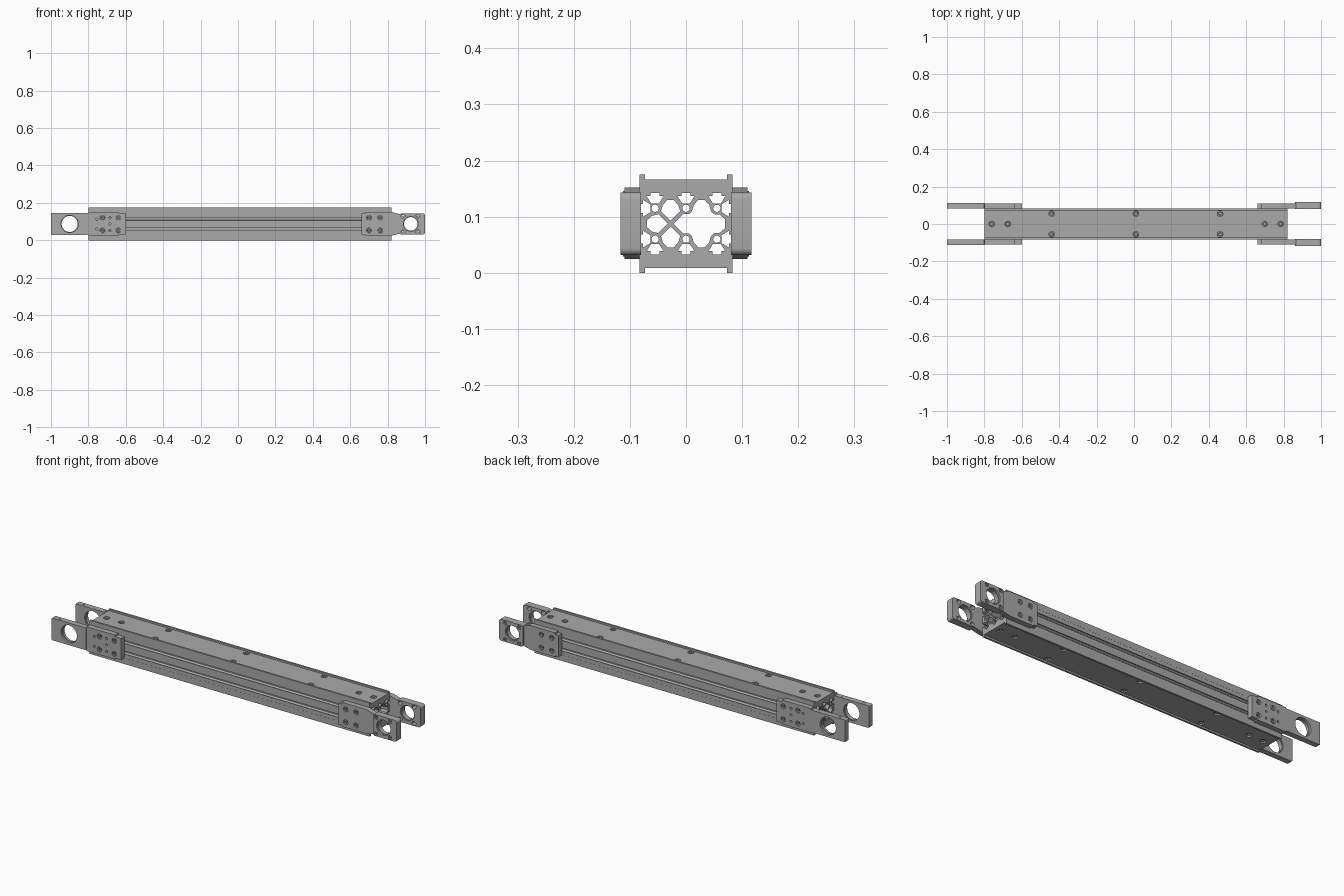
import bpy, bmesh, math
from mathutils import Matrix, Vector

if "Cube" in bpy.data.objects:
    bpy.data.objects.remove(bpy.data.objects["Cube"], do_unlink=True)

metal = bpy.data.materials.new("machined grey")
metal.use_nodes = True
grey = (0.4, 0.4, 0.4, 1)
metal.diffuse_color = grey
metal.node_tree.nodes["Principled BSDF"].inputs["Base Color"].default_value = grey

MID = 0.0875            # height of the beam axis
LEFT, RIGHT = -0.8, 0.82
FACE = 0.083            # side face of the beam

# Drawing planes: the local z axis is the extrusion direction
ALONG_X = Matrix(((0, 0, 1), (1, 0, 0), (0, 1, 0)))
ALONG_Y = Matrix(((1, 0, 0), (0, 0, -1), (0, 1, 0)))
ALONG_Z = Matrix.Identity(3)


def circle(x, y, r, n=24):
    return [(x + r * math.cos(math.tau * i / n), y + r * math.sin(math.tau * i / n))
            for i in range(n)]


def rect(x0, x1, y0, y1, r=0.0):
    if not r:
        return [(x0, y0), (x1, y0), (x1, y1), (x0, y1)]
    corners = [(x1 - r, y1 - r), (x0 + r, y1 - r), (x0 + r, y0 + r), (x1 - r, y0 + r)]
    return [(cx + r * math.cos(math.pi / 2 * (q + i / 5)),
             cy + r * math.sin(math.pi / 2 * (q + i / 5)))
            for q, (cx, cy) in enumerate(corners) for i in range(6)]


def extrude(name, loops, thick, plane, at):
    """Fill the first loop, with the other loops as holes, and give it thickness."""
    curve = bpy.data.curves.new(name, 'CURVE')
    curve.dimensions, curve.fill_mode = '2D', 'BOTH'
    curve.extrude = thick / 2
    for loop in loops:
        spline = curve.splines.new('POLY')
        spline.points.add(len(loop) - 1)
        for p, (x, y) in zip(spline.points, loop):
            p.co = (x, y, 0, 1)
        spline.use_cyclic_u = True
    temp = bpy.data.objects.new(name, curve)
    bpy.context.collection.objects.link(temp)
    bpy.context.view_layer.update()
    graph = bpy.context.evaluated_depsgraph_get()
    mesh = bpy.data.meshes.new_from_object(temp.evaluated_get(graph))
    bpy.data.objects.remove(temp, do_unlink=True)
    bm = bmesh.new()
    bm.from_mesh(mesh)
    bmesh.ops.remove_doubles(bm, verts=bm.verts, dist=0.00005)
    bmesh.ops.transform(bm, matrix=Matrix.Translation(Vector(at)) @ plane.to_4x4(), verts=bm.verts)
    bmesh.ops.recalc_face_normals(bm, faces=bm.faces)
    bm.to_mesh(mesh)
    bm.free()
    mesh.materials.clear()
    mesh.materials.append(metal)
    obj = bpy.data.objects.new(name, mesh)
    bpy.context.collection.objects.link(obj)
    bpy.ops.object.select_all(action='DESELECT')
    obj.select_set(True)
    bpy.context.view_layer.objects.active = obj
    bpy.ops.object.shade_smooth_by_angle(angle=math.radians(35))
    return obj


def screw(name, plane, at, r, thick=0.008):
    extrude(name, [circle(0, 0, r, 20), circle(0, 0, r * 0.5, 6)], thick, plane, at)


# Slotted beam outline: T-slots walked around the four sides
CELL = 0.055
half_slot = [(-0.008, 0), (-0.008, 0.006), (-0.015, 0.006), (-0.007, 0.019)]
slot = half_slot + [(-s, d) for s, d in reversed(half_slot)]
outline = []
for turn, cells in enumerate((3, 2, 3, 2)):
    rot = Matrix.Rotation(turn * math.pi / 2, 2)
    reach = CELL * (1 if turn % 2 == 0 else 1.5)
    length = CELL * cells
    local = [(-length / 2, 0)]
    for c in range(cells):
        mid = (c - (cells - 1) / 2) * CELL
        local += [(mid + s, d) for s, d in slot]
    outline += [tuple(rot @ Vector((s, d - reach))) for s, d in local]

# Beam cavities: cross web on one side, open chamber on the other
wedge = [(0, 0.005), (0.017, 0.022), (0.014, 0.033), (0.006, 0.042),
         (-0.006, 0.042), (-0.014, 0.033), (-0.017, 0.022)]
cavities = []
for turn in range(3):
    rot = Matrix.Rotation(turn * math.pi / 2, 2)
    cavities.append([tuple(rot @ Vector(p) - Vector((CELL / 2, 0))) for p in wedge])
upper = [(-0.0055, 0.017), (0.0055, 0.017), (0.0105, 0.022), (0.0135, 0.033), (0.0215, 0.042),
         (0.0335, 0.042), (0.0415, 0.033), (0.0445, 0.022), (0.0495, 0.017), (0.0605, 0.016),
         (0.0695, 0.008)]
cavities.append([(-0.0225, 0)] + upper + [(y, -z) for y, z in reversed(upper)])
bores = [circle(y * CELL, z * CELL / 2, 0.0065, 16) for y in (-1, 0, 1) for z in (-1, 1)]
extrude("slotted_beam", [outline] + cavities + bores, RIGHT - LEFT, ALONG_X,
        ((LEFT + RIGHT) / 2, 0, MID))

# Top and bottom cover plates with edge lips and recessed screws
cover_holes = [(x, 0) for x in (-0.76, -0.675, 0.7, 0.785)]
cover_holes += [(x, y) for x in (-0.44, 0.01, 0.46) for y in (-CELL, CELL)]
for name, side in (("top", 1), ("bottom", -1)):
    loops = [rect(LEFT, RIGHT, -FACE, FACE)] + [circle(x, y, 0.015) for x, y in cover_holes]
    extrude(name + "_cover", loops, 0.024, ALONG_Z, (0, 0, MID + side * 0.067))
    for y in (-1, 1):
        extrude(name + "_cover_lip", [rect(LEFT, RIGHT, -0.005, 0.005)], 0.0085, ALONG_Z,
                (0, y * (FACE - 0.005), MID + side * 0.08325))
    for x, y in cover_holes:
        screw(name + "_cover_screw", ALONG_Z, (x, y, MID + side * 0.07), 0.0125)

# End brackets, the same on the front and the back
for name, s in (("front", -1), ("back", 1)):
    def side_plate(part, loops, inner, outer):
        extrude(f"{name}_{part}", loops, outer - inner, ALONG_Y, (0, s * (inner + outer) / 2, MID))

    # Long arm with a large eye
    eye = circle(-0.9, 0, 0.046, 40)
    bolts = [(x, z) for x in (-0.725, -0.64) for z in (-0.035, 0.033)]
    pins = [(-0.685, z) for z in (-0.035, 0, 0.033)] + [(-0.755, z) for z in (-0.027, 0.025)]
    side_plate("long_arm", [rect(-1, LEFT, -0.058, 0.058, 0.004), eye], FACE, 0.112)
    holes = [circle(x, z, 0.013) for x, z in bolts] + [circle(x, z, 0.006, 12) for x, z in pins]
    side_plate("long_arm_pad",
               [[(LEFT, -0.0625), (-0.635, -0.0625), (-0.635, -0.056), (-0.6, -0.056),
                 (-0.6, 0.056), (-0.635, 0.056), (-0.635, 0.0645), (LEFT, 0.0645)]] + holes,
               FACE, 0.11)
    side_plate("eye_liner", [circle(-0.9, 0, 0.047, 40), circle(-0.9, 0, 0.043, 40)], 0.088, 0.1)
    for x, z in bolts:
        screw(name + "_long_arm_screw", ALONG_Y, (x, s * 0.1, MID + z), 0.0115)
    for x in (-0.96, -0.835):
        screw(name + "_arm_edge_screw", ALONG_Z, (x, s * 0.098, MID + 0.0575), 0.005, 0.003)

    # Short arm with a bolted bearing block
    bolts = [(x, z) for x in (0.7, 0.76) for z in (-0.035, 0.033)]
    side_plate("short_arm_pad", [[(0.66, -0.056), (0.68, -0.056), (0.68, -0.0625),
                                  (RIGHT, -0.0625), (0.865, -0.052), (0.865, 0.052),
                                  (RIGHT, 0.0645), (0.68, 0.0645), (0.68, 0.056), (0.66, 0.056)]]
               + [circle(x, z, 0.013) for x, z in bolts], FACE, 0.11)
    for x, z in bolts:
        screw(name + "_short_arm_screw", ALONG_Y, (x, s * 0.1, MID + z), 0.0115)
    corners = [(x, z) for x in (0.882, 0.963) for z in (-0.043, 0.043)]
    block = rect(0.862, 1, -0.056, 0.056, 0.012)
    side_plate("bearing_block", [block, circle(0.924, 0, 0.04, 40)]
               + [circle(x, z, 0.011) for x, z in corners], 0.08, 0.117)
    side_plate("bearing_liner", [circle(0.924, 0, 0.041, 40), circle(0.924, 0, 0.036, 40)],
               0.086, 0.108)
    for x, z in corners:
        screw(name + "_bearing_screw", ALONG_Y, (x, s * 0.109, MID + z), 0.0095)
    for z in (-0.0275, 0.0275):
        screw(name + "_block_end_screw", ALONG_X, (0.9985, s * 0.097, MID + z), 0.005, 0.003)
